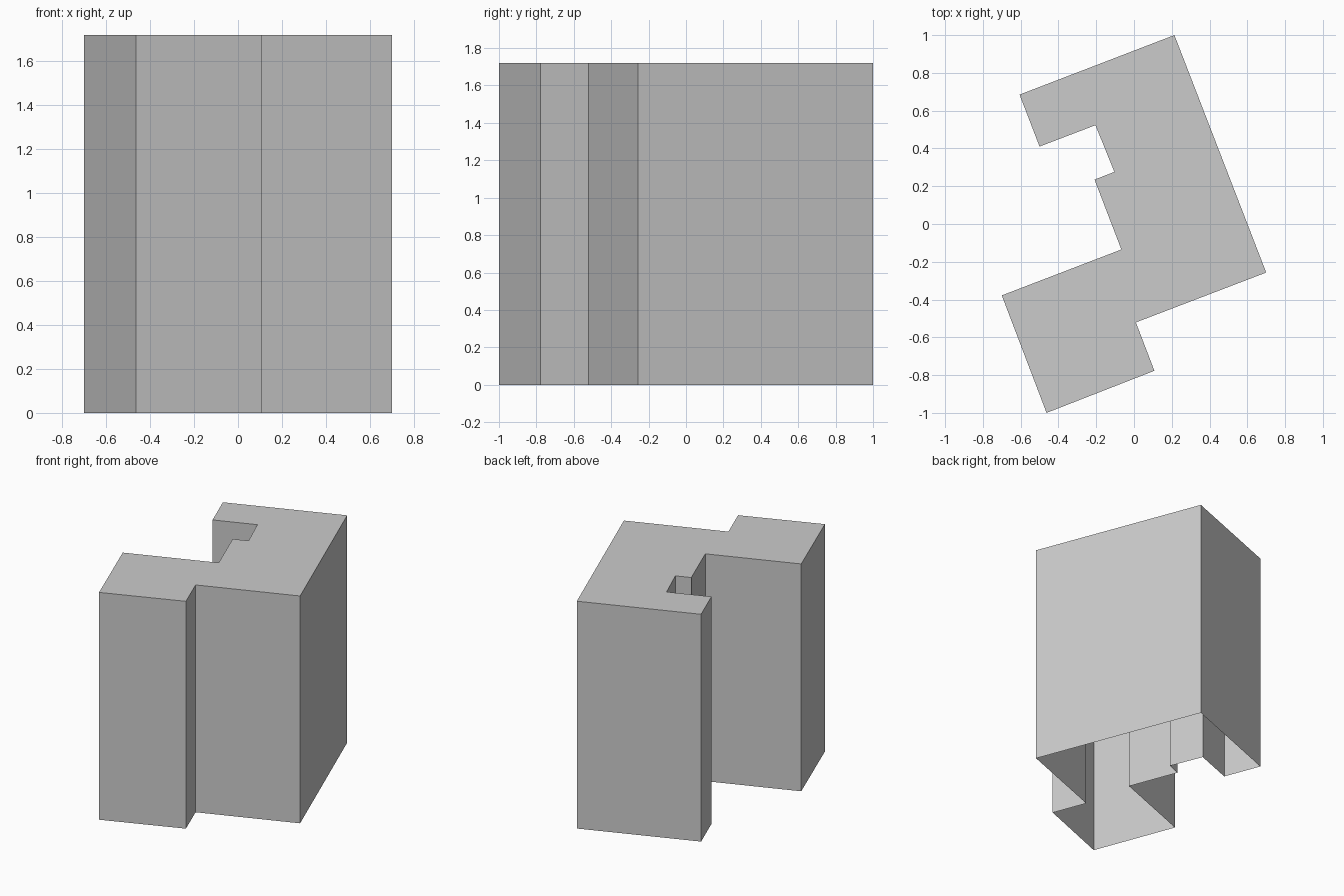
import bpy
import bmesh

cube = bpy.data.objects.get("Cube")
if cube:
    bpy.data.objects.remove(cube, do_unlink=True)

HEIGHT = 1.72

# Footprint corners, counter-clockwise from above
FOOTPRINT = [
    (-0.606, 0.685), (-0.5, 0.41), (-0.204, 0.523), (-0.104, 0.276),
    (-0.209, 0.235), (-0.067, -0.135), (-0.70, -0.378), (-0.463, -1.0),
    (0.108, -0.777), (0.01, -0.521), (0.70, -0.257), (0.214, 1.0),
]

# Single plain grey
grey = bpy.data.materials.new("plain_grey")
grey.use_nodes = True
colour = (0.6, 0.6, 0.6, 1.0)
grey.diffuse_color = colour
grey.node_tree.nodes["Principled BSDF"].inputs["Base Color"].default_value = colour


def add_object(name, bm):
    mesh = bpy.data.meshes.new(name)
    bm.to_mesh(mesh)
    bm.free()
    mesh.materials.append(grey)
    obj = bpy.data.objects.new(name, mesh)
    bpy.context.collection.objects.link(obj)
    return obj


# Building block: flat roof and upright walls, open underneath
bm = bmesh.new()
base = [bm.verts.new((x, y, 0)) for x, y in FOOTPRINT]
top = [bm.verts.new((x, y, HEIGHT)) for x, y in FOOTPRINT]
bm.faces.new(top)
for i in range(len(base)):
    j = (i + 1) % len(base)
    bm.faces.new((base[i], base[j], top[j], top[i]))
add_object("building_block", bm)
